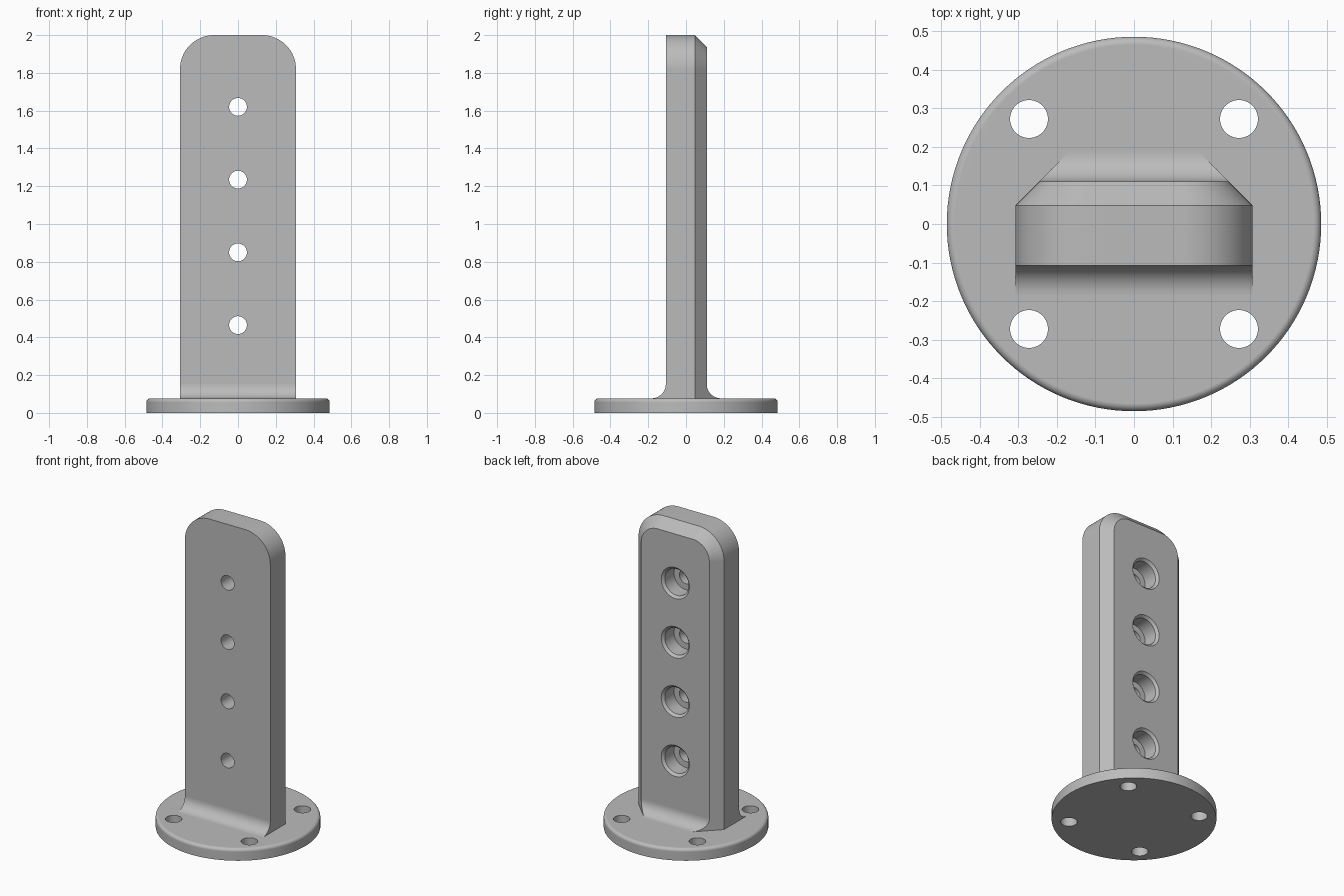
import bpy, bmesh, math
from mathutils import Matrix, Vector

if "Cube" in bpy.data.objects:
    bpy.data.objects.remove(bpy.data.objects["Cube"], do_unlink=True)

grey = bpy.data.materials.new("plain grey")
grey.use_nodes = True
grey.diffuse_color = (0.5, 0.5, 0.5, 1)
grey.node_tree.nodes["Principled BSDF"].inputs["Base Color"].default_value = (0.5, 0.5, 0.5, 1)

BASE_R, BASE_H, EDGE = 0.485, 0.077, 0.02
HALF_W, TOP, CORNER = 0.307, 2.0, 0.18
FRONT, BACK, CHAMFER = -0.107, 0.11, 0.062
FILLET = 0.075


def finish(bm, name):
    bmesh.ops.recalc_face_normals(bm, faces=bm.faces)
    mesh = bpy.data.meshes.new(name)
    bm.to_mesh(mesh)
    bm.free()
    mesh.materials.append(grey)
    obj = bpy.data.objects.new(name, mesh)
    bpy.context.collection.objects.link(obj)
    return obj


def loft(bm, rings):
    """Skin closed rings of equal length and cap both ends."""
    loops = [[bm.verts.new(p) for p in ring] for ring in rings]
    n = len(loops[0])
    for a, b in zip(loops, loops[1:]):
        for i in range(n):
            j = (i + 1) % n
            bm.faces.new((a[i], a[j], b[j], b[i]))
    bm.faces.new(loops[0])
    bm.faces.new(loops[-1])


def lathe(bm, profile, matrix, segments=64):
    """Solid of revolution from (radius, height) pairs."""
    angles = [2 * math.pi * i / segments for i in range(segments)]
    loft(bm, [[matrix @ Vector((r * math.cos(a), r * math.sin(a), h)) for a in angles]
              for r, h in profile])


def arc(steps):
    return [math.pi / 2 * i / steps for i in range(steps + 1)]


def cut(obj, cutter):
    mod = obj.modifiers.new("holes", 'BOOLEAN')
    mod.operation = 'DIFFERENCE'
    mod.solver = 'EXACT'
    mod.object = cutter
    cutter.hide_render = True
    cutter.hide_set(True)
    bpy.context.view_layer.objects.active = obj
    bpy.ops.object.modifier_apply(modifier=mod.name)
    bpy.data.objects.remove(cutter, do_unlink=True)


def smooth(obj):
    bpy.ops.object.select_all(action='DESELECT')
    obj.select_set(True)
    bpy.context.view_layer.objects.active = obj
    bpy.ops.object.shade_smooth_by_angle(angle=math.radians(25))
    mod = obj.modifiers.new("even shading", 'WEIGHTED_NORMAL')
    mod.keep_sharp = True


# Round base plate with a softened upper rim
bm = bmesh.new()
rim = [(BASE_R - EDGE + EDGE * math.cos(a), BASE_H - EDGE + EDGE * math.sin(a)) for a in arc(6)]
lathe(bm, [(BASE_R, 0)] + rim, Matrix(), 128)
base = finish(bm, "base_plate")

# Four mounting holes through the base
bm = bmesh.new()
for x in (-0.272, 0.272):
    for y in (-0.272, 0.272):
        lathe(bm, [(0.049, -0.1), (0.049, 0.2)], Matrix.Translation((x, y, 0)))
cut(base, finish(bm, "mounting_hole_cutter"))
smooth(base)


# Upright plate with rounded top corners and a chamfered back
def outline(y, inset):
    half, radius = HALF_W - inset, CORNER - inset
    right = [(half, BASE_H)] + [
        (HALF_W - CORNER + radius * math.cos(a), TOP - CORNER + radius * math.sin(a))
        for a in arc(16)]
    left = [(-x, z) for x, z in reversed(right)]
    return [(x, y, z) for x, z in right + left]


bm = bmesh.new()
loft(bm, [outline(FRONT, 0), outline(BACK - CHAMFER, 0), outline(BACK, CHAMFER)])
post = finish(bm, "upright_plate")

# Row of screw holes, counterbored from the back with a bevelled mouth
bm = bmesh.new()
for i in range(4):
    place = Matrix.Translation((0, 0, 0.465 + 0.385 * i)) @ Matrix.Rotation(-math.pi / 2, 4, 'X')
    lathe(bm, [(0.047, FRONT - 0.1), (0.047, 0), (0.086, 0),
               (0.086, BACK - 0.015), (0.101, BACK), (0.101, BACK + 0.1)], place)
cut(post, finish(bm, "screw_hole_cutter"))
smooth(post)


# Concave fillets joining the upright to the base, front and back
def foot_fillet(name, start, direction):
    curve = [(start + direction * FILLET * (1 - math.cos(a)),
              BASE_H + FILLET * (1 - math.sin(a))) for a in arc(12)]
    section = [(start, BASE_H)] + curve
    bm = bmesh.new()
    rings = []
    for side in (-1, 1):
        rings.append([(side * (HALF_W - max(0, y - (BACK - CHAMFER))), y, z)
                      for y, z in section])
    loft(bm, rings)
    smooth(finish(bm, name))


foot_fillet("front_foot_fillet", FRONT, -1)
foot_fillet("back_foot_fillet", BACK, 1)
